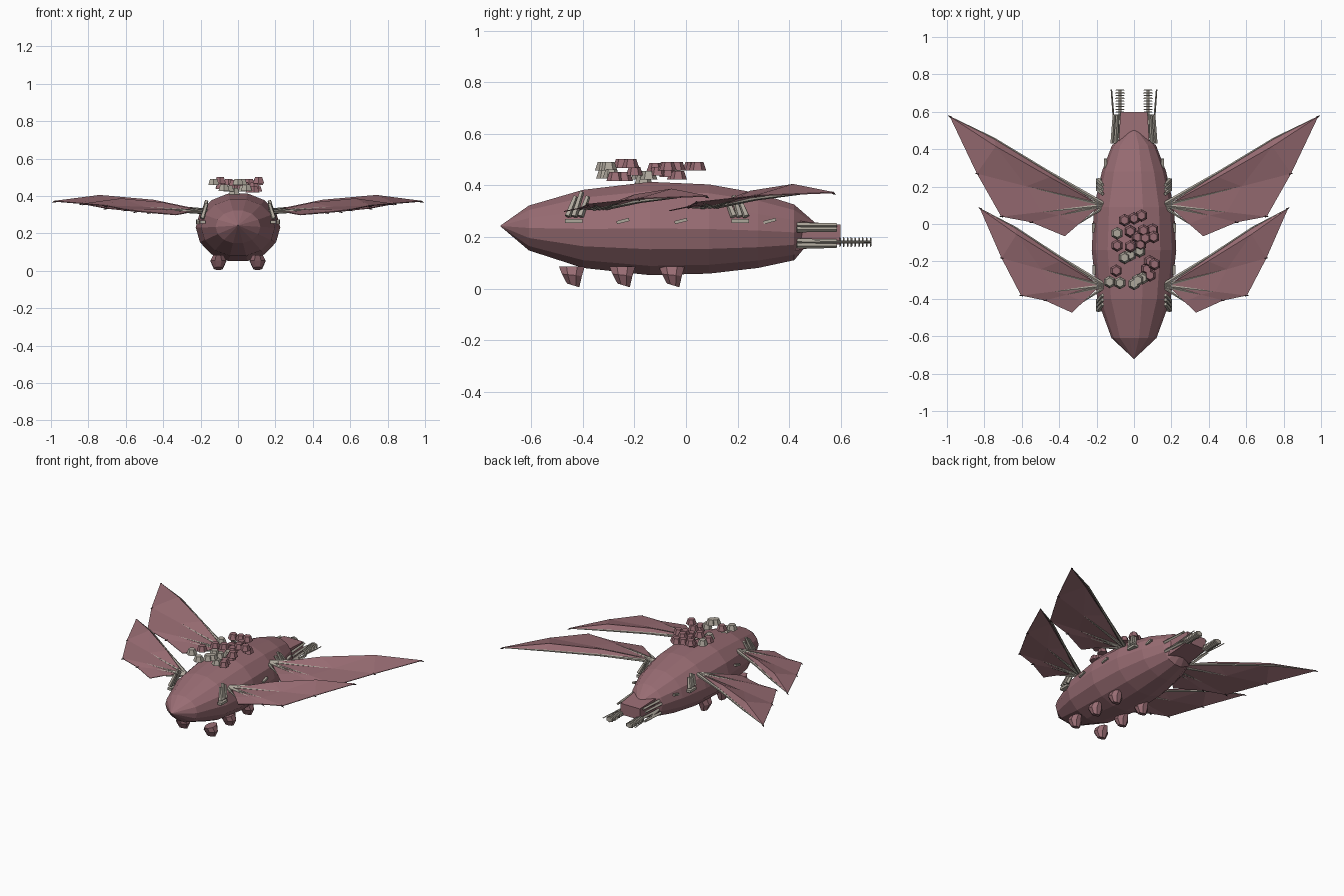
import bpy, bmesh, math
from mathutils import Vector, Matrix

if "Cube" in bpy.data.objects:
    bpy.data.objects.remove(bpy.data.objects["Cube"])


def material(name, rgb):
    m = bpy.data.materials.new(name)
    m.diffuse_color = (*rgb, 1)
    m.use_nodes = True
    m.node_tree.nodes["Principled BSDF"].inputs["Base Color"].default_value = m.diffuse_color
    return m


PINK = material("dusty pink", (0.318, 0.152, 0.173))
GREY = material("bone grey", (0.42, 0.385, 0.33))
DARK = material("dark claw", (0.06, 0.035, 0.04))


def finish(name, bm, mat, mirror=False):
    bmesh.ops.recalc_face_normals(bm, faces=bm.faces)
    me = bpy.data.meshes.new(name)
    bm.to_mesh(me)
    bm.free()
    me.materials.append(mat)
    ob = bpy.data.objects.new(name, me)
    bpy.context.collection.objects.link(ob)
    if mirror:
        ob.modifiers.new("mirror", 'MIRROR').use_axis[0] = True
    return ob


def rod(bm, a, b, r1, r2, sides=6):
    """Tapered rod between two points."""
    a, b = Vector(a), Vector(b)
    d = b - a
    mat = Matrix.Translation((a + b) / 2) @ d.to_track_quat('Z', 'Y').to_matrix().to_4x4()
    bmesh.ops.create_cone(bm, cap_ends=True, segments=sides, radius1=r1, radius2=r2,
                          depth=d.length, matrix=mat)


def box(bm, centre, size, rot=None):
    mat = Matrix.Translation(centre) @ (rot or Matrix()) @ Matrix.Diagonal((*size, 1))
    bmesh.ops.create_cube(bm, size=1, matrix=mat)


def bridge(bm, loops):
    n = len(loops[0])
    for a, b in zip(loops, loops[1:]):
        for i in range(n):
            j = (i + 1) % n
            bm.faces.new((a[i], a[j], b[j], b[i]))


# Hull: 14-sided rings of y, half width, bottom z, top z, closed by two points
RINGS = [(-0.61, 0.12, 0.148, 0.322), (-0.40, 0.197, 0.08, 0.383), (-0.14, 0.226, 0.052, 0.414),
         (0.09, 0.214, 0.058, 0.404), (0.28, 0.172, 0.08, 0.370), (0.42, 0.118, 0.11, 0.326)]
SIDES = 14
bm = bmesh.new()
loops = []
for y, w, lo, hi in RINGS:
    mid, h = (lo + hi) / 2, (hi - lo) / 2 / math.cos(math.pi / SIDES)
    loops.append([bm.verts.new((w * math.cos(t), y, mid + h * math.sin(t)))
                  for t in (2 * math.pi * i / SIDES for i in range(SIDES))])
bridge(bm, loops)
nose, tail = bm.verts.new((0, -0.722, 0.243)), bm.verts.new((0, 0.525, 0.235))
for i in range(SIDES):
    j = (i + 1) % SIDES
    bm.faces.new((nose, loops[0][i], loops[0][j]))
    bm.faces.new((tail, loops[-1][j], loops[-1][i]))
finish("hull", bm, PINK)

# Tail block, tapering backwards
bm = bmesh.new()
box(bm, (0, 0.49, 0.21), (0.17, 0.22, 0.075))
for v in bm.verts:
    if v.co.y < 0.5:
        v.co.z += 0.02 if v.co.z > 0.21 else -0.03
    else:
        v.co.x *= 0.85
finish("tail_block", bm, PINK)

# Tail bars and ringed barrels
bm = bmesh.new()
for z, x in ((0.245, 0.088), (0.229, 0.105), (0.183, 0.085), (0.166, 0.1)):
    rod(bm, (x + 0.01, 0.43, z), (x, 0.585, z), 0.011, 0.009, 4)
rod(bm, (0.1, 0.45, 0.18), (0.121, 0.72, 0.18), 0.006, 0.004, 4)
finish("tail_bars", bm, GREY, True)
bm = bmesh.new()
rod(bm, (0.075, 0.46, 0.18), (0.075, 0.718, 0.18), 0.009, 0.009)
for k in range(9):
    y = 0.595 + k * 0.0148
    rod(bm, (0.075, y, 0.18), (0.075, y + 0.006, 0.18), 0.03, 0.024)
for v in bm.verts:
    v.co.z = 0.18 + (v.co.z - 0.18) * 0.65
finish("tail_barrels", bm, GREY, True)

# Wings: root, arched leading edge with a steep front strip, and a fan of finger tips
ROOT = (0.18, 0.10, 0.322)
TIPS = [(0.985, 0.575, 0.372), (0.84, 0.27, 0.36), (0.71, 0.04, 0.335),
        (0.55, 0.01, 0.318), (0.37, -0.065, 0.302)]
KNEE, RIDGE = (0.75, 0.458, 0.372), (0.74, 0.415, 0.404)
ELBOW, FOLD = (0.45, 0.275, 0.350), (0.45, 0.250, 0.378)


def build_wing(label, place):
    root, knee, ridge, elbow, fold = (place(p) for p in (ROOT, KNEE, RIDGE, ELBOW, FOLD))
    tips = [place(p) for p in TIPS]
    mids = [root.lerp(t, 0.6) + Vector((0, 0, 0.005)) for t in tips[1:]]
    bm = bmesh.new()
    new = bm.verts.new
    r, k, g, e, f = (new(p) for p in (root, knee, ridge, elbow, fold))
    t, m = [new(p) for p in tips], [new(p) for p in mids]
    for face in ((r, e, f), (e, k, g, f), (k, t[0], g),
                 (r, f, m[0]), (f, g, m[0]), (g, t[0], t[1]), (g, t[1], m[0])):
        bm.faces.new(face)
    for i in range(3):
        bm.faces.new((r, m[i], m[i + 1]))
        bm.faces.new((m[i], t[i + 1], t[i + 2], m[i + 1]))
    ob = finish(label + "_wing_membrane", bm, PINK, True)
    s = ob.modifiers.new("thickness", 'SOLIDIFY')
    s.thickness, s.offset = 0.004, 0
    # Finger bones
    bm = bmesh.new()
    inner = root + Vector((-0.03, 0, -0.003))
    rod(bm, inner, elbow, 0.013, 0.008)
    rod(bm, elbow, knee, 0.008, 0.006)
    rod(bm, knee, tips[0], 0.006, 0.002)
    for p in mids:
        rod(bm, inner, p, 0.012, 0.002)
    finish(label + "_wing_bones", bm, GREY, True)
    # Claws at the finger tips
    bm = bmesh.new()
    for p in tips[:4]:
        d = (p - root).normalized() * 0.01
        rod(bm, p - d, p + d + Vector((0, 0, -0.008)), 0.006, 0.001, 5)
    finish(label + "_wing_claws", bm, DARK, True)


build_wing("rear", lambda p: Vector(p))
build_wing("front", lambda p: Vector((0.18 + (p[0] - 0.18) * 0.8, -0.33 + (p[1] - 0.10) * 0.87,
                                      0.316 + (p[2] - 0.322) * 0.85)))

# Leaning side spines on plates, and slit plates along the flanks
bm = bmesh.new()
for y, lean, top in ((-0.435, 0.03, 0.375), (0.21, -0.025, 0.36)):
    for k in (-1, 0, 1):
        yy = y + k * 0.024
        rod(bm, (0.192, yy, 0.28), (0.168, yy + lean, top - 0.018 * abs(k)), 0.014, 0.010, 5)
    box(bm, (0.188, y, 0.262), (0.03, 0.068, 0.016))
finish("side_spines", bm, GREY, True)
bm = bmesh.new()
for y, x in ((-0.245, 0.213), (-0.02, 0.216), (0.325, 0.153)):
    box(bm, (x, y, 0.262), (0.016, 0.05, 0.012), Matrix.Rotation(0.25, 4, 'X'))
finish("flank_slits", bm, GREY, True)

# Six hanging pods under the hull: wide lip, faceted sides, slanted foot
bm = bmesh.new()
for y0 in (-0.443, -0.247, -0.055):
    loops = []
    for z, dy, rx, ry, slant in ((0.005, 0.005, 0.026, 0.026, -0.3), (0.05, 0.0, 0.046, 0.042, -0.1),
                                 (0.085, 0.0, 0.03, 0.054, 0)):
        ring = []
        for i in range(8):
            a = 2 * math.pi * (i + 0.5) / 8
            y = ry * math.sin(a)
            ring.append(bm.verts.new((0.105 + rx * math.cos(a), y0 + dy + y,
                                      z + slant * (y - 0.024))))
        loops.append(ring)
    bridge(bm, loops)
    bm.faces.new(loops[0])
    bm.faces.new(loops[-1])
finish("belly_pods", bm, PINK, True)

# Floating hexagonal studs over the back: x, y, z of centre
PINK_STUDS = [(-.05, .02, .475), (0, .03, .475), (.04, .045, .475), (-.02, -.04, .44), (.05, -.035, .475),
              (.10, -.03, .44), (-.09, -.115, .455), (-.02, -.12, .47), (.02, -.07, .45),
              (.06, -.075, .475), (.035, -.11, .455), (.085, -.20, .455), (.07, -.24, .435),
              (.11, -.215, .485), (.085, -.275, .435), (-.095, -.25, .485), (.105, -.07, .475)]
GREY_STUDS = [(-.13, -.31, .475), (-.075, -.315, .445), (.02, -.30, .475), (0, -.32, .475),
              (-.05, -.18, .44), (-.02, -.165, .425), (-.09, -.05, .46), (.045, -.29, .445),
              (.03, -.145, .44)]
for name, mat, studs in (("pink_back_studs", PINK, PINK_STUDS), ("grey_back_studs", GREY, GREY_STUDS)):
    bm = bmesh.new()
    for x, y, z in studs:
        rod(bm, (x, y, z - 0.017), (x, y, z + 0.017), 0.034, 0.022)
    finish(name, bm, mat)
